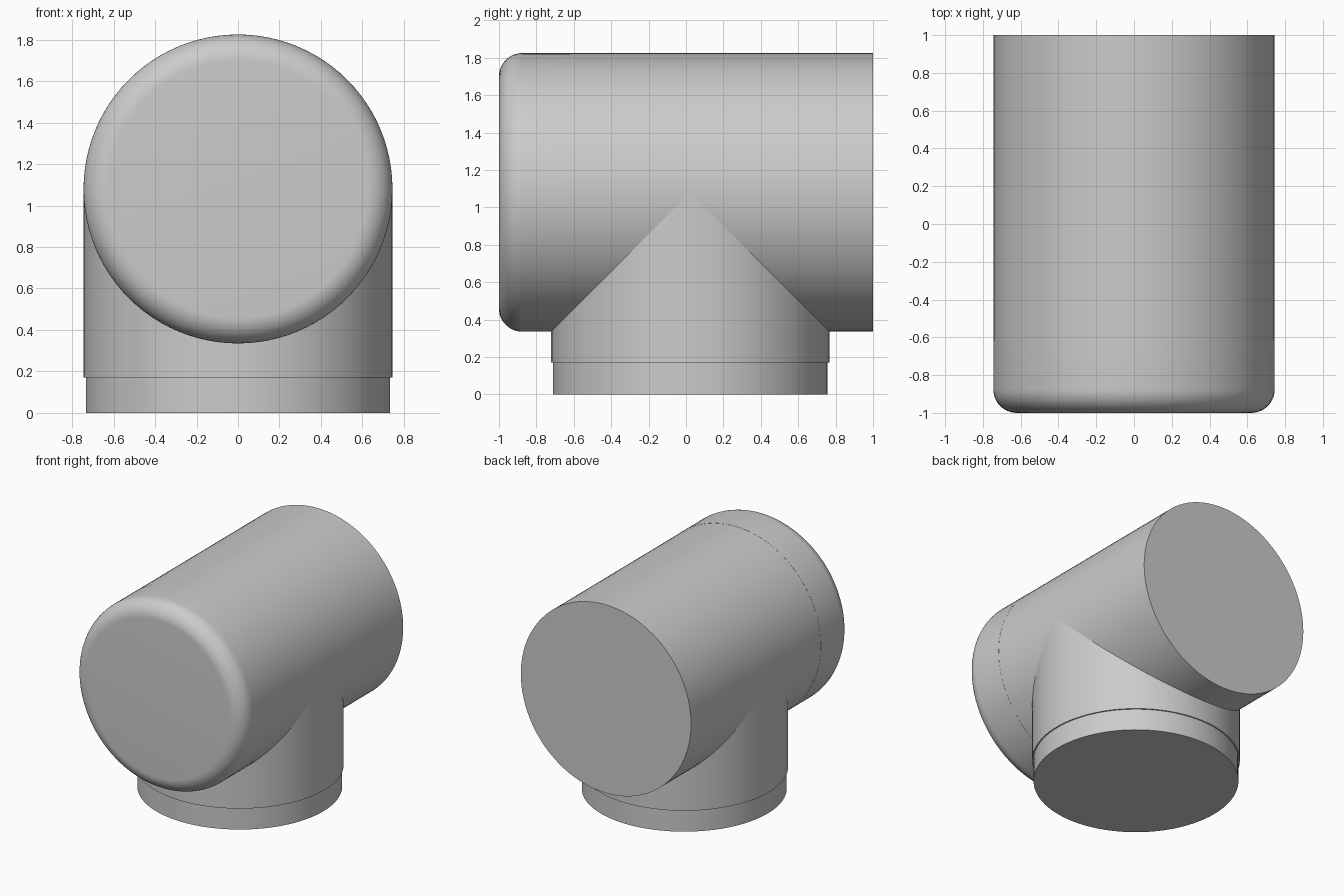
import bpy
import bmesh
import math
from mathutils import Matrix

cube = bpy.data.objects.get("Cube")
if cube:
    bpy.data.objects.remove(cube, do_unlink=True)

grey = bpy.data.materials.new("plain grey")
grey.use_nodes = True
colour = (0.6, 0.6, 0.6, 1)
grey.diffuse_color = colour
grey.node_tree.nodes["Principled BSDF"].inputs["Base Color"].default_value = colour

SEGMENTS = 96
RADIUS = 0.744
AXIS_Z = 1.08


def turned(name, profile, matrix):
    """Solid of revolution from (radius, height) points, closed at both ends."""
    bm = bmesh.new()
    rings = []
    for r, h in profile:
        angles = [2 * math.pi * i / SEGMENTS for i in range(SEGMENTS)]
        rings.append([bm.verts.new((r * math.cos(a), r * math.sin(a), h)) for a in angles])
    for low, high in zip(rings, rings[1:]):
        for i in range(SEGMENTS):
            j = (i + 1) % SEGMENTS
            bm.faces.new((low[i], low[j], high[j], high[i]))
    bm.faces.new(rings[0][::-1])
    bm.faces.new(rings[-1])
    bm.transform(matrix)
    bmesh.ops.recalc_face_normals(bm, faces=bm.faces)
    mesh = bpy.data.meshes.new(name)
    bm.to_mesh(mesh)
    bm.free()
    mesh.materials.append(grey)
    obj = bpy.data.objects.new(name, mesh)
    bpy.context.collection.objects.link(obj)
    bpy.ops.object.select_all(action='DESELECT')
    obj.select_set(True)
    bpy.context.view_layer.objects.active = obj
    bpy.ops.object.shade_smooth_by_angle(angle=math.radians(30))
    return obj


# Horizontal tube, lying along y
along_y = Matrix.Translation((0, 0, AXIS_Z)) @ Matrix.Rotation(math.radians(-90), 4, 'X')
turned("main_tube", [(RADIUS, -0.63), (RADIUS, 1)], along_y)

# Front cap with a rounded rim
FILLET = 0.125
CAP_RADIUS = RADIUS + 0.001
rim = []
for k in range(13):
    a = math.pi / 2 * k / 12
    rim.append((CAP_RADIUS - FILLET * (1 - math.sin(a)), -1 + FILLET * (1 - math.cos(a))))
turned("front_cap", rim + [(CAP_RADIUS, -0.62)], along_y)

# Upright branch with a slightly narrower collar at its foot
upright = Matrix.Translation((0, 0.022, 0))
turned("branch_tube", [(RADIUS, 0.17), (RADIUS, AXIS_Z)], upright)
turned("branch_collar", [(RADIUS - 0.01, 0), (RADIUS - 0.01, 0.18)], upright)
